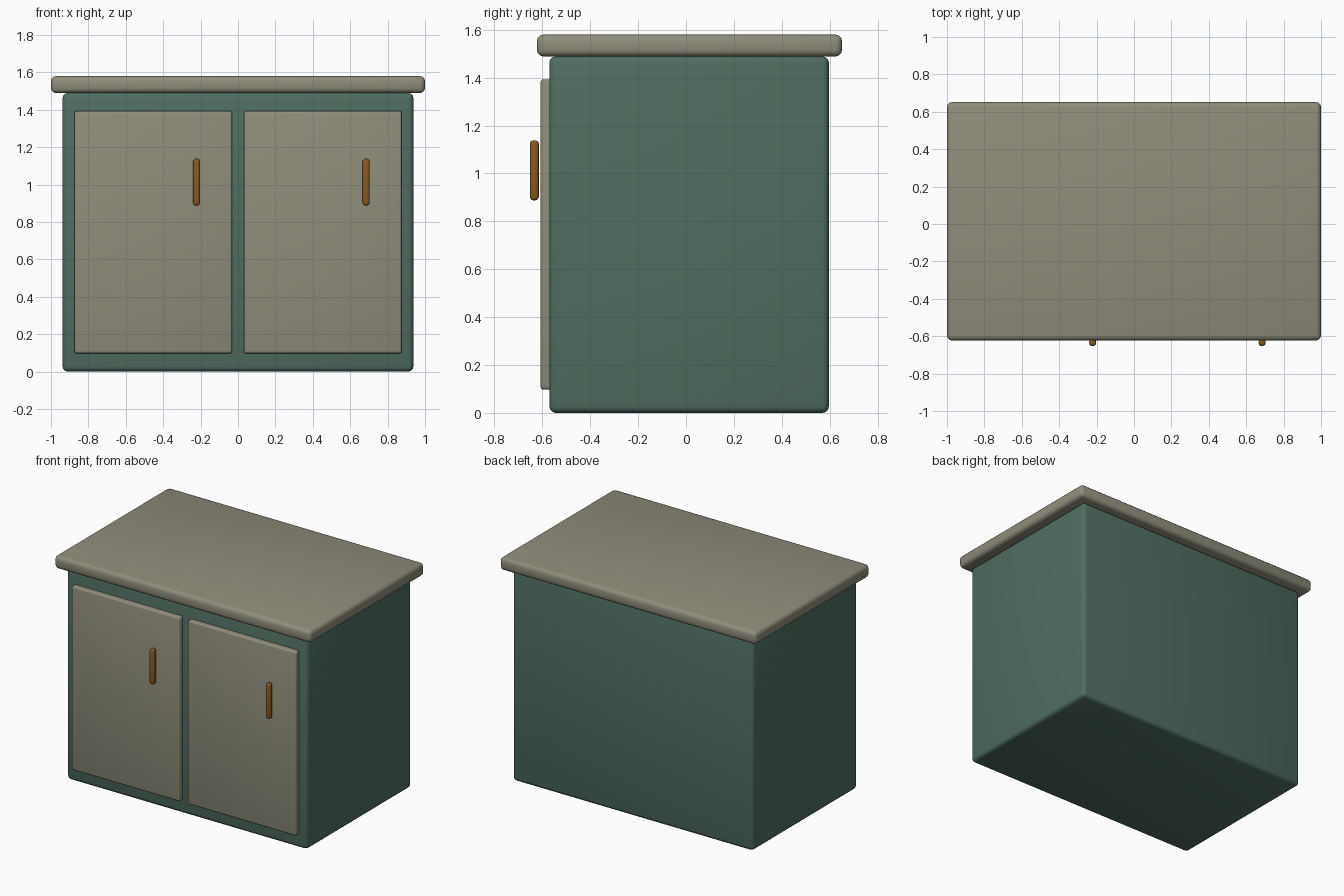
import bpy

if "Cube" in bpy.data.objects:
    bpy.data.objects.remove(bpy.data.objects["Cube"])


def material(name, srgb):
    m = bpy.data.materials.new(name)
    lin = [((c / 255 + 0.055) / 1.055) ** 2.4 for c in srgb]
    m.diffuse_color = (*lin, 1)
    m.use_nodes = True
    m.node_tree.nodes["Principled BSDF"].inputs["Base Color"].default_value = m.diffuse_color
    return m


def rounded_box(name, lo, hi, radius, mat, segments=3):
    size = [b - a for a, b in zip(lo, hi)]
    bpy.ops.mesh.primitive_cube_add(size=1, location=[(a + b) / 2 for a, b in zip(lo, hi)])
    ob = bpy.context.object
    ob.name = name
    ob.scale = size
    bpy.ops.object.transform_apply(location=False, rotation=False, scale=True)
    bev = ob.modifiers.new("rounded_edges", 'BEVEL')
    bev.width = radius
    bev.segments = segments
    bpy.ops.object.modifier_apply(modifier=bev.name)
    bpy.ops.object.shade_smooth_by_angle(angle=0.8)
    ob.data.materials.append(mat)
    return ob


stone = material("warm_grey", (143, 141, 123))
green = material("dark_green", (79, 109, 97))
brass = material("brown_handle", (138, 90, 32))

# Carcass and worktop
rounded_box("cabinet_body", (-0.938, -0.571, 0), (0.938, 0.597, 1.489), 0.027, green)
rounded_box("worktop", (-1, -0.623, 1.489), (1, 0.652, 1.58), 0.027, stone)

# Doors, each with a handle on its right side
for side, cx in (("left", -0.453), ("right", 0.453)):
    rounded_box(side + "_door", (cx - 0.422, -0.608, 0.097), (cx + 0.422, -0.55, 1.393), 0.013, stone)
    hx = cx + 0.232
    rounded_box(side + "_handle", (hx - 0.0185, -0.652, 0.888), (hx + 0.0185, -0.615, 1.138), 0.014, brass)
